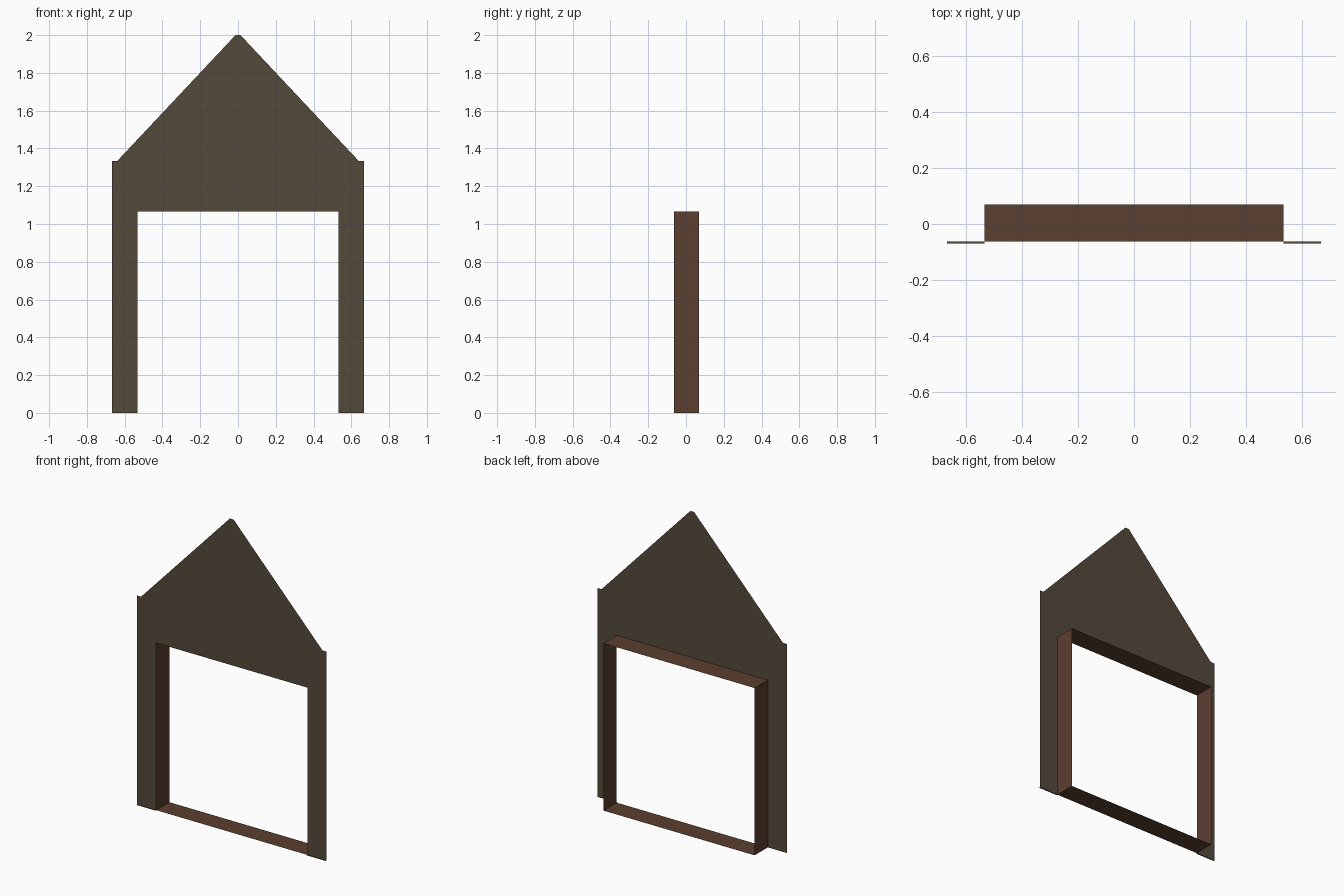
import bpy

if "Cube" in bpy.data.objects:
    bpy.data.objects.remove(bpy.data.objects["Cube"])

FRONT, BACK = -0.063, 0.07      # depth range of the opening lining
OPEN_X, OPEN_Z = 0.533, 1.067   # half width and height of the opening
WALL_X, EAVE_Z = 0.667, 1.333   # half width and eave height of the wall


def material(name, rgb):
    mat = bpy.data.materials.new(name)
    mat.diffuse_color = (*rgb, 1.0)
    mat.use_nodes = True
    mat.node_tree.nodes["Principled BSDF"].inputs["Base Color"].default_value = mat.diffuse_color
    return mat


def sheet(name, verts, faces, mat, mirror=True):
    """Flat sheet object, optionally mirrored across x = 0."""
    mesh = bpy.data.meshes.new(name)
    mesh.from_pydata(verts, [], faces)
    mesh.materials.append(mat)
    obj = bpy.data.objects.new(name, mesh)
    bpy.context.collection.objects.link(obj)
    if mirror:
        mod = obj.modifiers.new("mirror", 'MIRROR')
        mod.use_clip = True
        mod.merge_threshold = 0.0005
    return obj


wall_mat = material("dark_wood", (0.09, 0.067, 0.044))
frame_mat = material("red_brown_wood", (0.105, 0.05, 0.029))

# Gabled front wall: right half profile (leg, shoulder, blunt peak)
profile = [(OPEN_X, 0), (WALL_X, 0), (WALL_X, OPEN_Z), (WALL_X, EAVE_Z),
           (0.64, EAVE_Z), (0.013, 2.0), (0, 2.0), (0, OPEN_Z), (OPEN_X, OPEN_Z)]
sheet("gable_wall", [(x, FRONT, z) for x, z in profile],
      [(0, 1, 2, 8), (8, 2, 3, 4, 5, 6, 7)], wall_mat)

# Narrow lip at the foot of each leg
sheet("foot_lip",
      [(OPEN_X, -0.07, 0), (WALL_X, -0.07, 0), (WALL_X, FRONT, 0), (OPEN_X, FRONT, 0)],
      [(0, 1, 2, 3)], wall_mat)

# Lining of the opening: four-sided sleeve, open at front and back
ring = [(-OPEN_X, 0), (OPEN_X, 0), (OPEN_X, OPEN_Z), (-OPEN_X, OPEN_Z)]
sheet("opening_lining",
      [(x, y, z) for y in (FRONT, BACK) for x, z in ring],
      [(i, i + 4, (i + 1) % 4 + 4, (i + 1) % 4) for i in range(4)],
      frame_mat, mirror=False)
